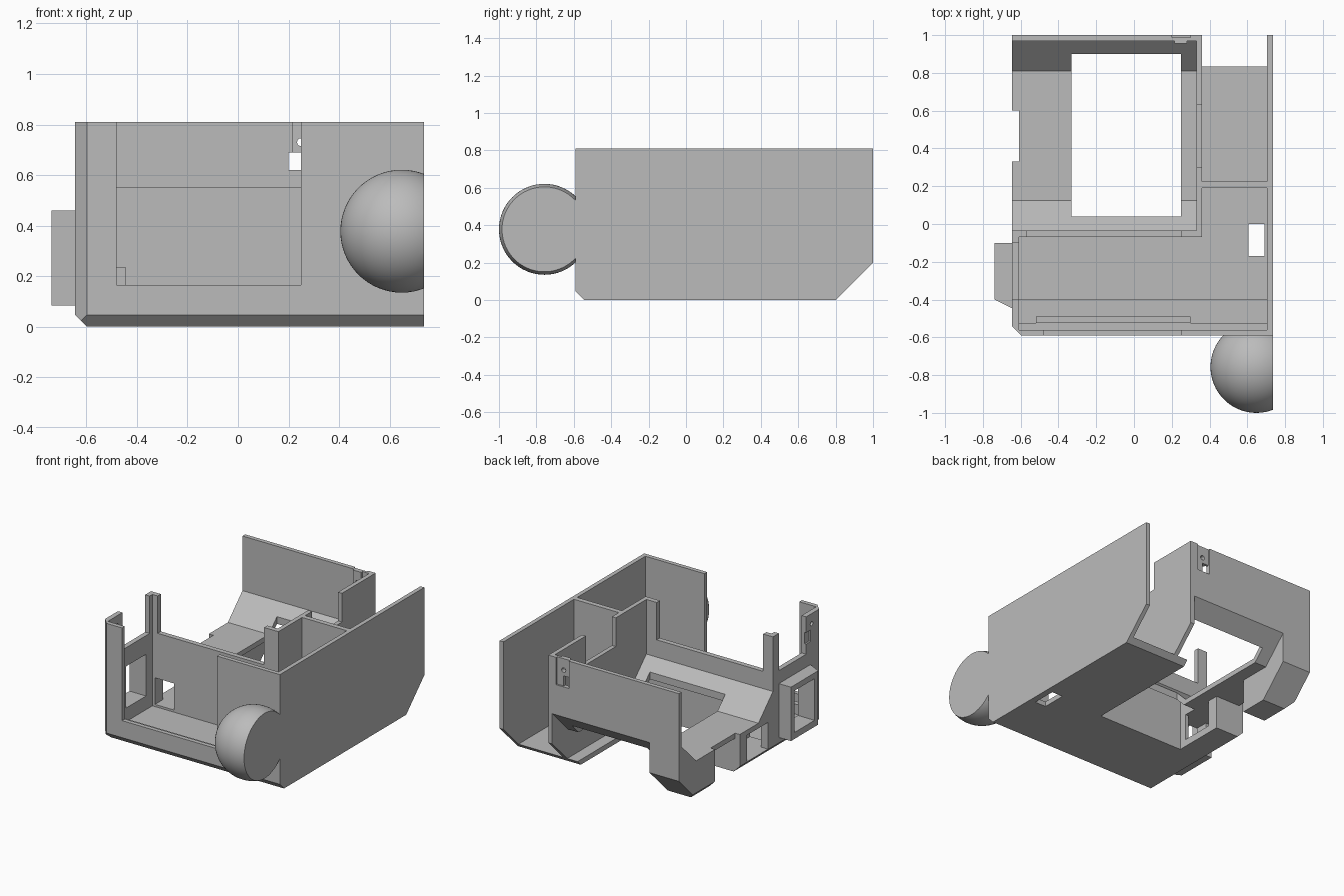
import bpy, bmesh
from mathutils import Vector

if "Cube" in bpy.data.objects:
    bpy.data.objects.remove(bpy.data.objects["Cube"])

grey = bpy.data.materials.new("light_grey")
grey.use_nodes = True
COLOUR = (0.5, 0.5, 0.5, 1)
grey.diffuse_color = COLOUR
grey.node_tree.nodes["Principled BSDF"].inputs["Base Color"].default_value = COLOUR

# Outer shell extents and wall thickness
L, R, F, B, TOP, T = -0.645, 0.735, -0.59, 1.0, 0.81, 0.035
C = 0.047
# Chamfer planes of the shell: (point, outward normal)
CHAMFERS = [
    ((0, F, C), (0, -1, -1)),
    ((0, B, 0.2), (0, 1, -1)),
    ((L, 0, C), (-1, 0, -1)),
    ((L, F + C, 0), (-1, -1, 0)),
]


def prism(x0, x1, profile):
    """Extrude a (y, z) profile along x."""
    bm = bmesh.new()
    face = bm.faces.new([bm.verts.new((x0, y, z)) for y, z in profile])
    out = bmesh.ops.extrude_face_region(bm, geom=[face])
    verts = [g for g in out["geom"] if isinstance(g, bmesh.types.BMVert)]
    bmesh.ops.translate(bm, vec=(x1 - x0, 0, 0), verts=verts)
    bmesh.ops.recalc_face_normals(bm, faces=bm.faces)
    return bm


def block(x0, x1, y0, y1, z0, z1):
    return prism(x0, x1, [(y0, z0), (y1, z0), (y1, z1), (y0, z1)])


def clip(bm, planes):
    """Slice a closed mesh by planes and cap the cuts."""
    for point, normal in planes:
        geom = bm.verts[:] + bm.edges[:] + bm.faces[:]
        out = bmesh.ops.bisect_plane(bm, geom=geom, dist=1e-5, plane_co=Vector(point),
                                     plane_no=Vector(normal), clear_outer=True)
        edges = [g for g in out["geom_cut"]
                 if isinstance(g, bmesh.types.BMEdge) and g.is_boundary]
        if edges:
            bmesh.ops.holes_fill(bm, edges=edges, sides=0)
    bmesh.ops.recalc_face_normals(bm, faces=bm.faces)
    return bm


def make(name, bm):
    mesh = bpy.data.meshes.new(name)
    bm.to_mesh(mesh)
    bm.free()
    mesh.materials.append(grey)
    obj = bpy.data.objects.new(name, mesh)
    bpy.context.collection.objects.link(obj)
    return obj


def part(name, bm, cuts=(), chamfer=True):
    """Add a part, clipped to the shell chamfers, with block-shaped cuts."""
    obj = make(name, clip(bm, CHAMFERS) if chamfer else bm)
    for cut in cuts:
        cutter = make("cutter", cut if isinstance(cut, bmesh.types.BMesh) else block(*cut))
        mod = obj.modifiers.new("cut", "BOOLEAN")
        mod.operation, mod.solver, mod.object = "DIFFERENCE", "EXACT", cutter
        bpy.context.view_layer.objects.active = obj
        bpy.ops.object.modifier_apply(modifier=mod.name)
        bpy.data.objects.remove(cutter)
    return obj


def rod(x, y, z, radius, depth, axis):
    """Round cutter along x, y or z."""
    bm = bmesh.new()
    bmesh.ops.create_cone(bm, cap_ends=True, segments=20, radius1=radius,
                          radius2=radius, depth=depth)
    turn = Vector((0, 0, 1)).rotation_difference(Vector(axis)).to_matrix()
    bmesh.ops.rotate(bm, matrix=turn, verts=bm.verts)
    bmesh.ops.translate(bm, vec=(x, y, z), verts=bm.verts)
    return bm


# Outer walls
part("right_wall", block(R - 0.03, R, F, B, 0, TOP))
part("front_wall", block(L, R, F, F + 0.03, 0, TOP),
     [(-0.48, 0.25, F - 1, F + 1, 0.165, 2)])
part("side_wall", block(L, L + T, F, -0.035, 0, TOP),
     [(L - 1, L + 1, -0.40, -0.10, 0.55, 2),
      (L - 1, L + 1, -0.36, -0.14, 0.13, 0.42),
      (L - 0.1, L + 0.012, -0.45, -0.38, 0.62, 0.70),
      rod(L, -0.46, 0.74, 0.015, 0.2, (1, 0, 0))])

# Floors
part("front_floor", block(L, R, F, -0.035, 0, T),
     [(0.605, 0.69, -0.17, 0.0, -1, 1)])
part("bay_floor", block(0.25, R, -0.036, 0.84, 0, T),
     [(0.605, 0.69, -0.17, 0.0, -1, 1)])
part("floor_step", block(L + T, R - 0.03, F + 0.03, -0.40, T, 0.06))
part("floor_ledge", block(L + T, R - 0.03, F + 0.03, F + 0.065, T, 0.10))
part("floor_rib", block(-0.52, 0.30, -0.525, -0.49, T, 0.13))

# Walls between the compartments
part("inner_wall", block(L, 0.36, -0.07, -0.035, 0, TOP),
     [(-0.57, 0.25, -1, 1, 0.55, 2), (-0.59, -0.445, -1, 1, 0.05, 0.28)])
part("bay_side_wall", block(0.33, 0.36, -0.07, B, 0, TOP),
     [(0, 1, 0.30, 0.63, 0.61, 2)])
part("bay_cross_wall", block(0.36, R - 0.03, 0.19, 0.225, 0, TOP))

# Back wall with a latch slot and screw boss
part("back_wall", block(L, 0.36, B - 0.03, B, 0.42, TOP),
     [(0.20, 0.25, 0, 2, 0.62, 0.69),
      (0.20, 0.30, B - 0.012, 2, 0.62, TOP + 0.1),
      rod(0.25, B, 0.73, 0.016, 0.4, (0, 1, 0))])
part("screw_boss", block(0.215, 0.28, B - 0.045, B - 0.03, 0.69, TOP),
     [rod(0.25, B, 0.73, 0.016, 0.4, (0, 1, 0))])

# Sloped tray with a rectangular hole, open below
tray_top = [(0.97, 0.43), (0.81, 0.27), (0.125, 0.27), (-0.035, 0.43)]
part("tray", prism(-0.421, 0.335, tray_top + [(-0.035, 0.38), (0.11, 0.235),
                                               (0.825, 0.235), (B, 0.41), (B, 0.43)]),
     [(-0.33, 0.25, 0.04, 0.90, -1, 1)])

# Solid side under the tray, split by a notch, with a window
part("side_block", prism(L, -0.42, tray_top + [(-0.07, 0.43), (-0.07, 0), (B, 0), (B, 0.43)]),
     [(-1, 0, 0.33, 0.60, -1, 0.235),
      (-1, L + T, 0.33, 0.60, -1, 1),
      (-1, 0, 0.02, 0.25, 0.05, 0.235),
      (-0.59, -0.445, -0.2, 0.1, 0.05, 0.235)])

# Socket frame on the side, tapered towards the front
frame = clip(block(-0.738, L, -0.45, -0.10, 0.085, 0.46),
             [((-0.738, -0.40, 0), (-1, -2, 0))])
part("socket_frame", frame, [(-1, 0, -0.36, -0.14, 0.13, 0.42)], chamfer=False)

# Ball on the front, sliced flush with the wall
ball = bmesh.new()
bmesh.ops.create_uvsphere(ball, u_segments=64, v_segments=32, radius=0.243)
bmesh.ops.translate(ball, vec=(0.648, -0.757, 0.378), verts=ball.verts)
clip(ball, [((R, 0, 0), (1, 0, 0)), ((0, F + 0.01, 0), (0, 1, 0))])
obj = make("front_ball", ball)
bpy.ops.object.select_all(action="DESELECT")
obj.select_set(True)
bpy.context.view_layer.objects.active = obj
bpy.ops.object.shade_smooth_by_angle()
